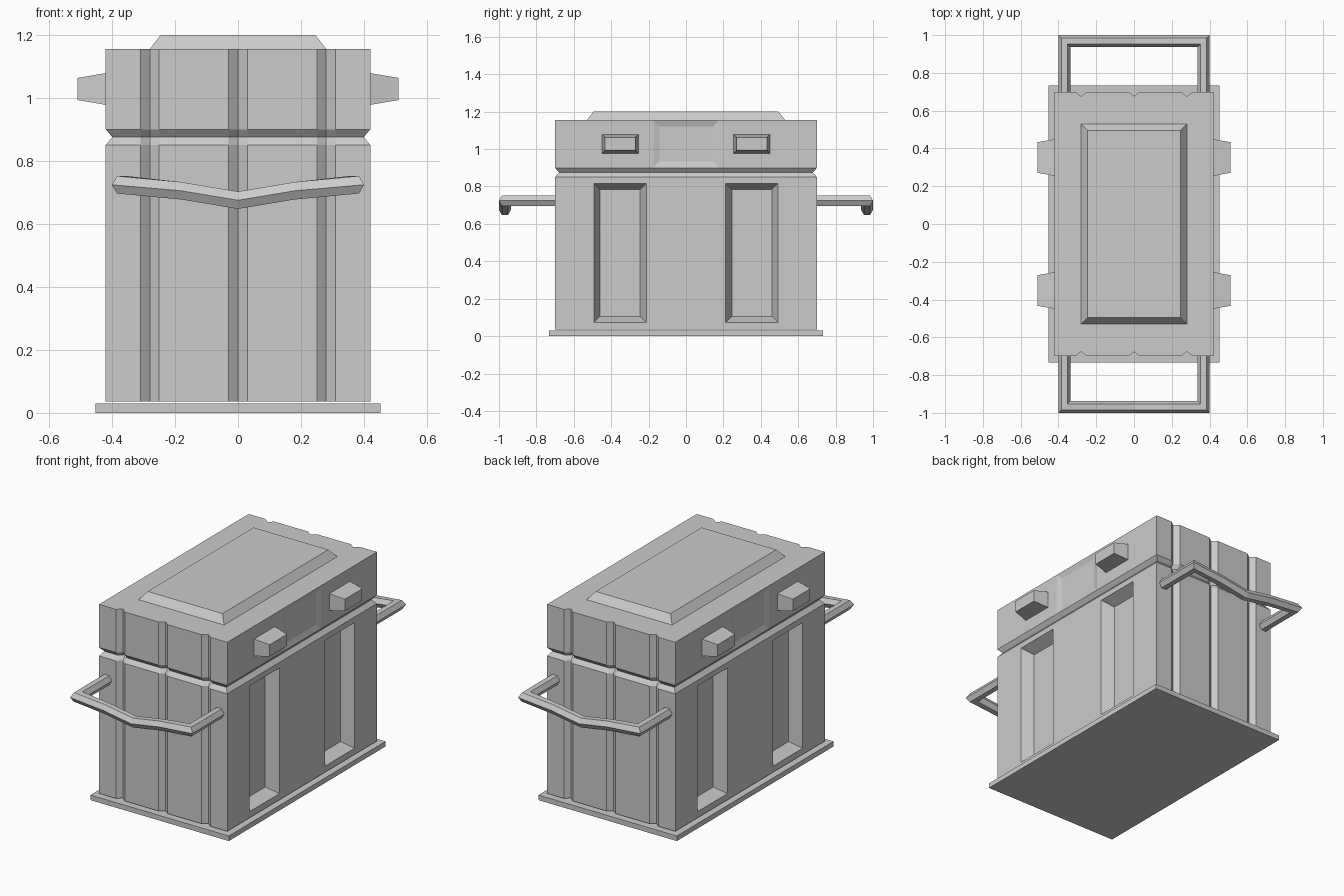
import bpy, bmesh, math
from mathutils import Vector

if "Cube" in bpy.data.objects:
    bpy.data.objects.remove(bpy.data.objects["Cube"])


def loft(name, rings):
    """Closed solid skinned through rings of equal point count."""
    bm = bmesh.new()
    loops = [[bm.verts.new(p) for p in ring] for ring in rings]
    n = len(loops[0])
    for a, b in zip(loops, loops[1:]):
        for i in range(n):
            j = (i + 1) % n
            bm.faces.new((a[i], a[j], b[j], b[i]))
    bm.faces.new(loops[0])
    bm.faces.new(loops[-1])
    bmesh.ops.recalc_face_normals(bm, faces=bm.faces)
    me = bpy.data.meshes.new(name)
    bm.to_mesh(me)
    bm.free()
    ob = bpy.data.objects.new(name, me)
    bpy.context.collection.objects.link(ob)
    return ob


def rect_z(hx, hy, z):
    return [(-hx, -hy, z), (hx, -hy, z), (hx, hy, z), (-hx, hy, z)]


def rect_x(x, cy, cz, hy, hz):
    return [(x, cy - hy, cz - hz), (x, cy + hy, cz - hz),
            (x, cy + hy, cz + hz), (x, cy - hy, cz + hz)]


def case_outline(z, inset):
    """Rectangular plan with three V grooves on the front and back."""
    X, Y = 0.42 - inset, 0.70 - inset
    half = [(-X, -Y)]
    for gx in (-0.28, 0, 0.28):
        half += [(gx - 0.03, -Y), (gx, -Y + 0.024), (gx + 0.03, -Y)]
    half.append((X, -Y))
    return [(x, y, z) for x, y in half] + [(-x, -y, z) for x, y in half]


def cut_recess(target, side, cy, cz, hy, hz, inset, depth):
    """Cut a tapered pocket into a side wall."""
    k = 0.1
    cutter = loft("recess_cutter", [
        rect_x(side * (0.42 + k * depth), cy, cz, hy + k * inset, hz + k * inset),
        rect_x(side * (0.42 - depth), cy, cz, hy - inset, hz - inset)])
    cutter.hide_render = True
    mod = target.modifiers.new("recess", 'BOOLEAN')
    mod.operation = 'DIFFERENCE'
    mod.solver = 'EXACT'
    mod.object = cutter
    bpy.context.view_layer.objects.active = target
    bpy.ops.object.modifier_apply(modifier=mod.name)
    bpy.data.objects.remove(cutter)


def hex_tube(name, path, r):
    """Six-sided tube with mitred corners, kept upright along the path."""
    pts = [Vector(p) for p in path]
    up = Vector((0, 0, 1))
    sides = [(b - a).cross(up).normalized() for a, b in zip(pts, pts[1:])]
    rings = []
    for i, p in enumerate(pts):
        s0, s1 = sides[max(i - 1, 0)], sides[min(i, len(sides) - 1)]
        m = (s0 + s1).normalized()
        m /= m.dot(s0)
        rings.append([p + m * r * math.cos(k * math.pi / 3)
                      + up * r * math.sin(k * math.pi / 3) for k in range(6)])
    return loft(name, rings)


# base plate
loft("base_plate", [rect_z(0.453, 0.733, 0), rect_z(0.453, 0.733, 0.03)])

# main case with the seam groove running around below the lid
case = loft("case_body", [case_outline(z, d) for z, d in (
    (0.036, 0), (0.85, 0), (0.875, 0.021), (0.90, 0), (1.155, 0))])

# side pockets and shallow lid panel
for side in (-1, 1):
    for cy in (-0.352, 0.352):
        cut_recess(case, side, cy, 0.445, 0.14, 0.372, 0.033, 0.07)
    cut_recess(case, side, 0, 1.0275, 0.175, 0.125, 0.032, 0.01)

# raised panel on top
loft("top_panel", [rect_z(0.28, 0.53, 1.15), rect_z(0.28, 0.53, 1.155),
                   rect_z(0.245, 0.495, 1.20)])

# tapered lid lugs
for side, sn in ((-1, "left"), (1, "right")):
    for cy, en in ((-0.352, "front"), (0.352, "back")):
        loft(f"lid_lug_{sn}_{en}", [
            rect_x(side * 0.41, cy, 1.028, 0.099, 0.052),
            rect_x(side * 0.51, cy, 1.028, 0.081, 0.035)])

# carrying handles with a dipped grip
for e, en in ((-1, "front"), (1, "back")):
    left = [(-0.368, 0.69, 0.724), (-0.368, 0.968, 0.724), (-0.18, 0.968, 0.705)]
    path = left + [(0, 0.968, 0.675)] + [(-x, y, z) for x, y, z in reversed(left)]
    hex_tube(f"{en}_handle", [(x, e * y, z) for x, y, z in path], 0.032)
